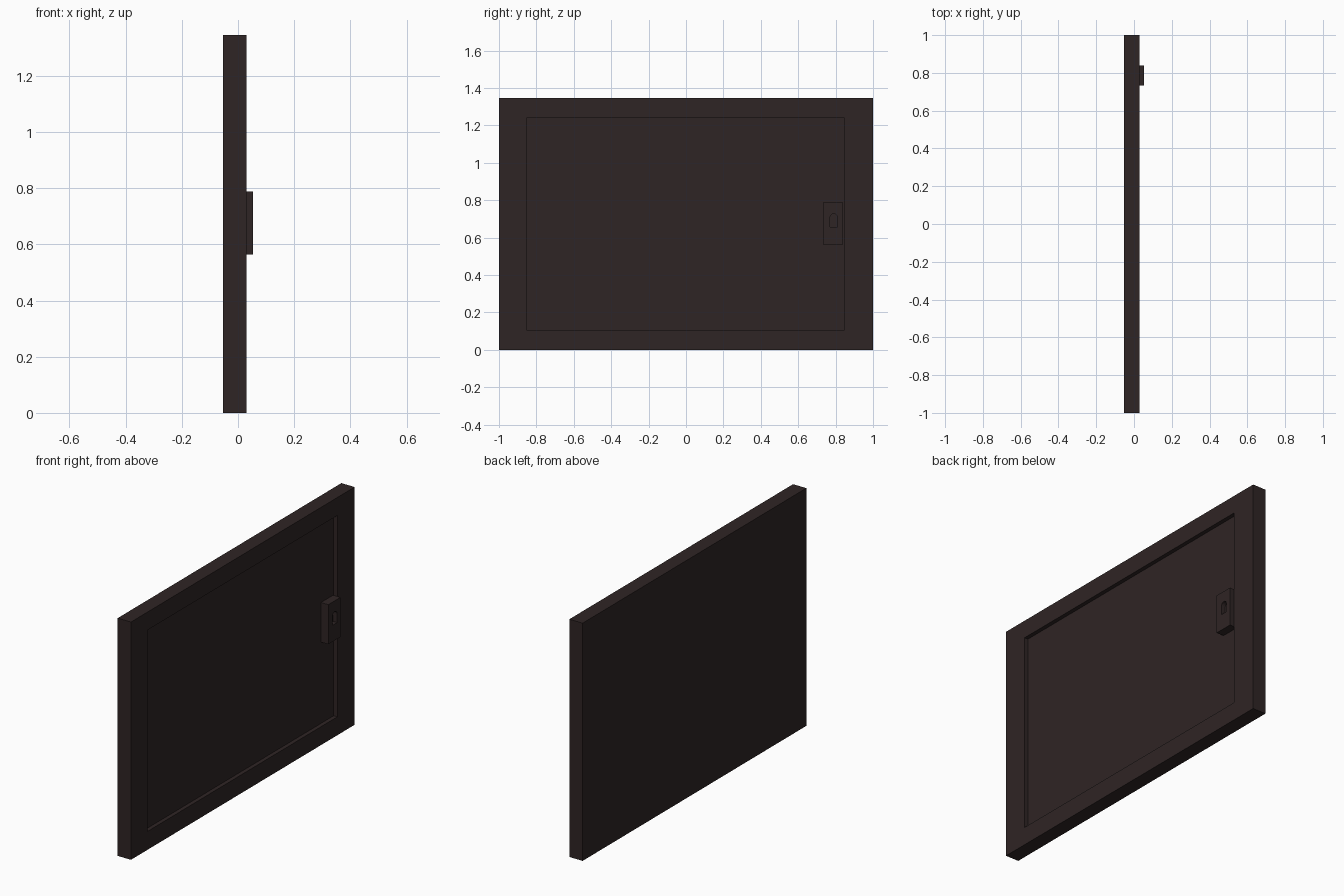
import bpy, bmesh, math

if "Cube" in bpy.data.objects:
    bpy.data.objects.remove(bpy.data.objects["Cube"])

# Single dark brown colour
mat = bpy.data.materials.new("dark brown")
mat.diffuse_color = (0.028, 0.018, 0.018, 1)
mat.use_nodes = True
mat.node_tree.nodes["Principled BSDF"].inputs["Base Color"].default_value = mat.diffuse_color

X_FACE, X_PANEL, X_OUT = 0.03, 0.007, 0.053


def prism(name, outline, x0, x1):
    """Extrude a (y, z) outline along x."""
    bm = bmesh.new()
    f = bm.faces.new([bm.verts.new((x0, y, z)) for y, z in outline])
    ext = bmesh.ops.extrude_face_region(bm, geom=[f], use_keep_orig=True)
    verts = [g for g in ext["geom"] if isinstance(g, bmesh.types.BMVert)]
    bmesh.ops.translate(bm, vec=(x1 - x0, 0, 0), verts=verts)
    bmesh.ops.recalc_face_normals(bm, faces=bm.faces)
    me = bpy.data.meshes.new(name)
    bm.to_mesh(me)
    bm.free()
    me.materials.append(mat)
    ob = bpy.data.objects.new(name, me)
    bpy.context.collection.objects.link(ob)
    return ob


def rect(y0, y1, z0, z1):
    return [(y0, z0), (y1, z0), (y1, z1), (y0, z1)]


def cut(target, cutter):
    mod = target.modifiers.new("cut", 'BOOLEAN')
    mod.operation = 'DIFFERENCE'
    mod.solver = 'EXACT'
    mod.object = cutter
    cutter.hide_render = True
    cutter.display_type = 'WIRE'


# Door slab with a shallow recessed panel
door = prism("door_slab", rect(-1, 1, 0, 1.345), -0.053, X_FACE)
cut(door, prism("panel_cutter", rect(-0.85, 0.845, 0.104, 1.243), X_PANEL, 0.1))

# Lock plate with an arched keyhole
plate = prism("lock_plate", rect(0.732, 0.84, 0.564, 0.788), X_PANEL, X_OUT)
r, yc, z_bottom, z_arch = 0.02, 0.79, 0.657, 0.707
keyhole = [(yc - r, z_bottom), (yc + r, z_bottom)]
keyhole += [(yc + r * math.cos(a), z_arch + r * math.sin(a))
            for a in (math.pi * i / 8 for i in range(9))]
cut(plate, prism("keyhole_cutter", keyhole, X_OUT - 0.025, 0.1))
